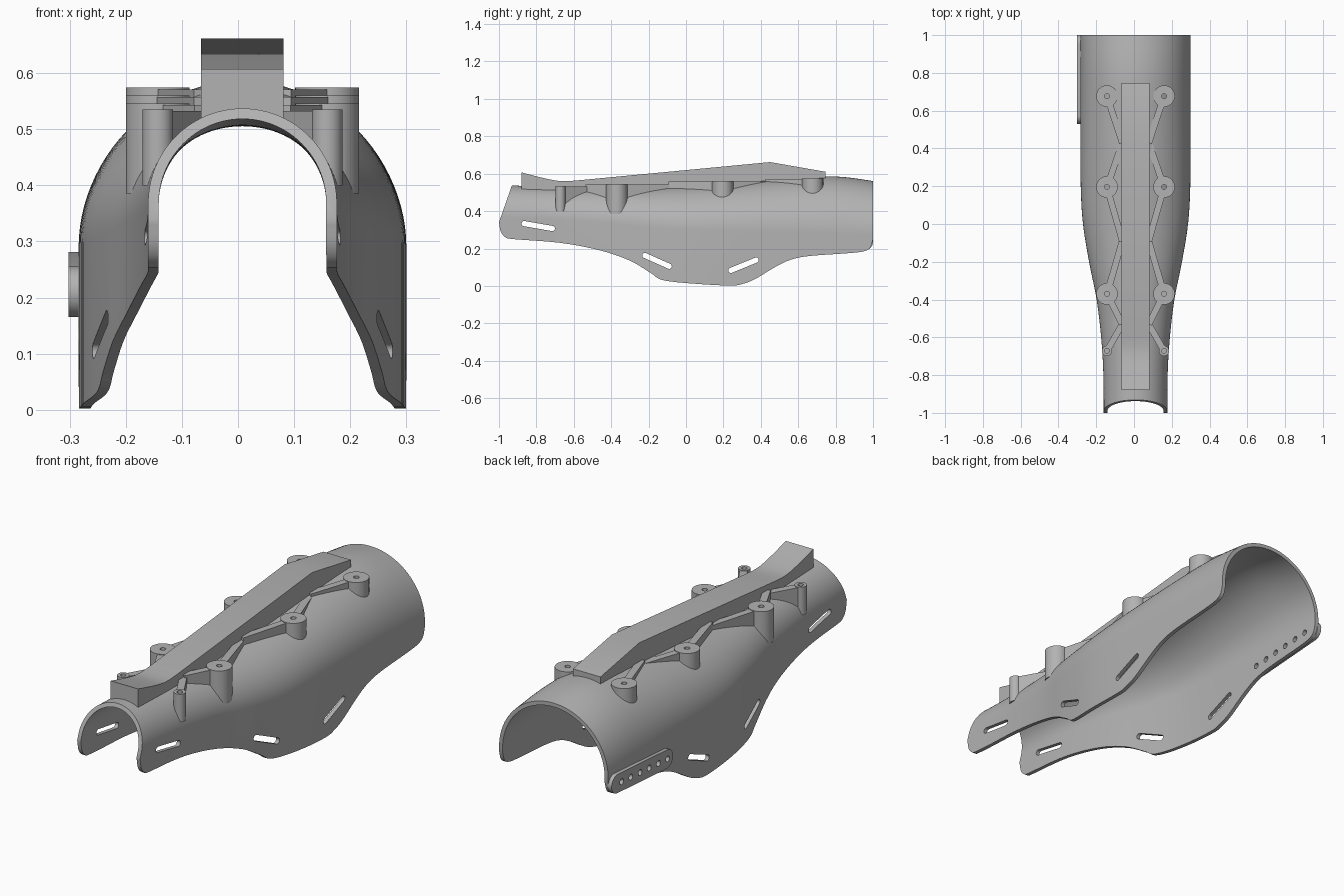
import bpy, bmesh, math
from mathutils import Vector

cube = bpy.data.objects.get("Cube")
if cube:
    bpy.data.objects.remove(cube)

CX = 0.008            # centre line of the shell
WALL = 0.019

grey = bpy.data.materials.new("plain grey")
grey.use_nodes = True
grey.diffuse_color = (0.45, 0.45, 0.45, 1)
grey.node_tree.nodes["Principled BSDF"].inputs["Base Color"].default_value = grey.diffuse_color


def make(name, bm):
    bmesh.ops.recalc_face_normals(bm, faces=bm.faces)
    mesh = bpy.data.meshes.new(name)
    bm.to_mesh(mesh)
    bm.free()
    mesh.materials.append(grey)
    ob = bpy.data.objects.new(name, mesh)
    bpy.context.scene.collection.objects.link(ob)
    return ob


def prism(name, points, axis, lo, hi):
    """Extrude a 2D outline along x (points are y, z) or z (points are x, y)."""
    bm = bmesh.new()
    place = (lambda p, d: (d, p[0], p[1])) if axis == "x" else (lambda p, d: (p[0], p[1], d))
    a, b = ([bm.verts.new(place(p, d)) for p in points] for d in (lo, hi))
    bm.faces.new(a)
    bm.faces.new(b)
    n = len(points)
    for i in range(n):
        j = (i + 1) % n
        bm.faces.new((a[i], a[j], b[j], b[i]))
    return make(name, bm)


def capsule(p, q, r, steps=12):
    """Outline of a slot with round ends; a circle when p equals q."""
    p, q = Vector(p), Vector(q)
    ang = math.atan2(q.y - p.y, q.x - p.x)
    out = []
    for c, start in ((q, ang - math.pi / 2), (p, ang + math.pi / 2)):
        for i in range(steps + (p != q)):
            t = start + math.pi * i / steps
            out.append((c.x + r * math.cos(t), c.y + r * math.sin(t)))
    return out


def boolean(ob, cutters, op="DIFFERENCE"):
    for c in cutters:
        m = ob.modifiers.new("cut", "BOOLEAN")
        m.operation, m.object, m.solver = op, c, "EXACT"
    deps = bpy.context.evaluated_depsgraph_get()
    mesh = bpy.data.meshes.new_from_object(ob.evaluated_get(deps))
    ob.modifiers.clear()
    ob.data = mesh


def smooth_curve(pts, steps):
    """Catmull-Rom curve through the points."""
    pts = [Vector(p) for p in pts]
    ext = [2 * pts[0] - pts[1]] + pts + [2 * pts[-1] - pts[-2]]
    out = []
    for a, b, c, d in zip(ext, ext[1:], ext[2:], ext[3:]):
        for i in range(steps):
            t = i / steps
            out.append(0.5 * (2 * b + (c - a) * t + (2 * a - 5 * b + 4 * c - d) * t * t
                              + (3 * b - a - 3 * c + d) * t ** 3))
    return out + [pts[-1]]


# Stations along the limb: y, half width, spring height, crown height
STATIONS = smooth_curve([Vector(s) for s in (
    (-1.06, .168, .37, .542), (-.8, .17, .36, .532), (-.6, .182, .35, .525),
    (-.4, .206, .335, .525), (-.2, .246, .315, .53), (0, .278, .3, .54),
    (.2, .29, .295, .553), (.5, .292, .29, .575), (.8, .292, .28, .585),
    (1.06, .292, .27, .552))], 6)


def arch(s, inset, steps=48):
    y, half, spring, crown = s
    a, b = half - inset, crown - spring - inset
    ring = [(CX + a, y, -.1)]
    ring += [(CX + a * math.cos(math.pi * i / steps), y, spring + b * math.sin(math.pi * i / steps))
             for i in range(steps + 1)]
    return ring + [(CX - a, y, -.1)]


def loft(name, section):
    bm = bmesh.new()
    rings = [[bm.verts.new(p) for p in section(s)] for s in STATIONS]
    n = len(rings[0])
    for r, q in zip(rings, rings[1:]):
        for i in range(n):
            j = (i + 1) % n
            bm.faces.new((r[i], r[j], q[j], q[i]))
    bm.faces.new(rings[0])
    bm.faces.new(rings[-1])
    return make(name, bm)


# Arched shell, trimmed to its side outline
shell = loft("shell", lambda s: arch(s, 0) + arch(s, WALL)[::-1])
core = loft("core_cutter", lambda s: arch(s, WALL * .6))
lower_edge = smooth_curve([
    (-1, .34), (-.99, .29), (-.965, .26), (-.92, .25), (-.67, .23), (-.46, .19), (-.3, .135),
    (-.19, .07), (-.12, .03), (.07, .01), (.24, .002), (.3, .01), (.37, .037), (.475, .1),
    (.56, .14), (.66, .16), (.87, .175), (.95, .185), (.985, .205), (1, .25)], 5)
outline = [tuple(p) for p in lower_edge] + [(1, .8), (-.839, .8)]
trim = prism("trim_cutter", outline, "x", -1, 1)
boolean(shell, [trim], "INTERSECT")

# Strap slots through both walls
slots = [prism("slot_cutter", capsule(p, q, .014), "x", -1, 1) for p, q in (
    ((-.865, .333), (-.715, .307)), ((-.22, .163), (-.09, .105)), ((.24, .083), (.375, .138)))]

# Side rail with a row of holes
rail_a, rail_b = Vector((.575, .21)), Vector((.955, .236))
rail = prism("side_rail", capsule(rail_a, rail_b, .045), "x", -.302, -.28)
holes = []
for i in range(6):
    c = rail_a.lerp(rail_b, -.01 + i * .185)
    holes.append(prism("hole_cutter", capsule(c, c, .014), "x", -.5, -.2))
boolean(shell, slots + holes)
boolean(rail, holes)

# Top beam resting on the crown
dip = smooth_curve([(-.88, .607), (-.78, .581), (-.7, .564), (-.64, .56), (-.56, .566)], 4)
beam_side = [tuple(p) for p in dip] + [(.45, .662), (.747, .61), (.747, .4), (-.88, .4)]
beam = prism("top_beam", beam_side, "x", CX - .0735, CX + .0735)
boolean(beam, [core])

# Bosses: y, radius, hole radius, foot height, top height
BOSSES = ((-.672, .027, .013, .4, .535), (-.37, .057, .013, .385, .546),
          (.196, .057, .013, .42, .56), (.677, .057, .013, .44, .574))
NODES = (-.53, -.09, .43)     # where the struts meet the beam
parts = [shell, rail, beam]

for side, label in ((1, "left"), (-1, "right")):
    x_boss, x_beam = CX + side * .151, CX + side * .07
    drills = []
    for y, r, hole, foot, top in BOSSES:
        c = (x_boss, y)
        drill = prism("drill_cutter", capsule(c, c, hole), "z", top - .06, top + .1)
        boss = prism(label + "_boss", capsule(c, c, r, 20), "z", foot, top)
        boolean(boss, [core, drill])
        parts.append(boss)
        drills.append(drill)
    for k, node in enumerate(NODES):
        for b, drill in ((BOSSES[k], drills[k]), (BOSSES[k + 1], drills[k + 1])):
            # Zigzag strut, slightly below the boss top
            start, end = Vector((x_boss, b[0])), Vector((x_beam, node))
            off = (end - start).normalized().orthogonal() * .017
            bar = [start + off, end + off, end - off, start - off]
            strut = prism(label + "_strut", bar, "z", .44, b[4] - .003)
            boolean(strut, [core, drill])
            parts.append(strut)
    for d in drills:
        bpy.data.objects.remove(d)

for helper in slots + holes + [core, trim]:
    bpy.data.objects.remove(helper)

# Smooth the curved parts, keep the edges crisp
for ob in bpy.context.scene.objects:
    ob.select_set(ob in parts)
bpy.context.view_layer.objects.active = shell
bpy.ops.object.shade_smooth_by_angle(angle=math.radians(30))
